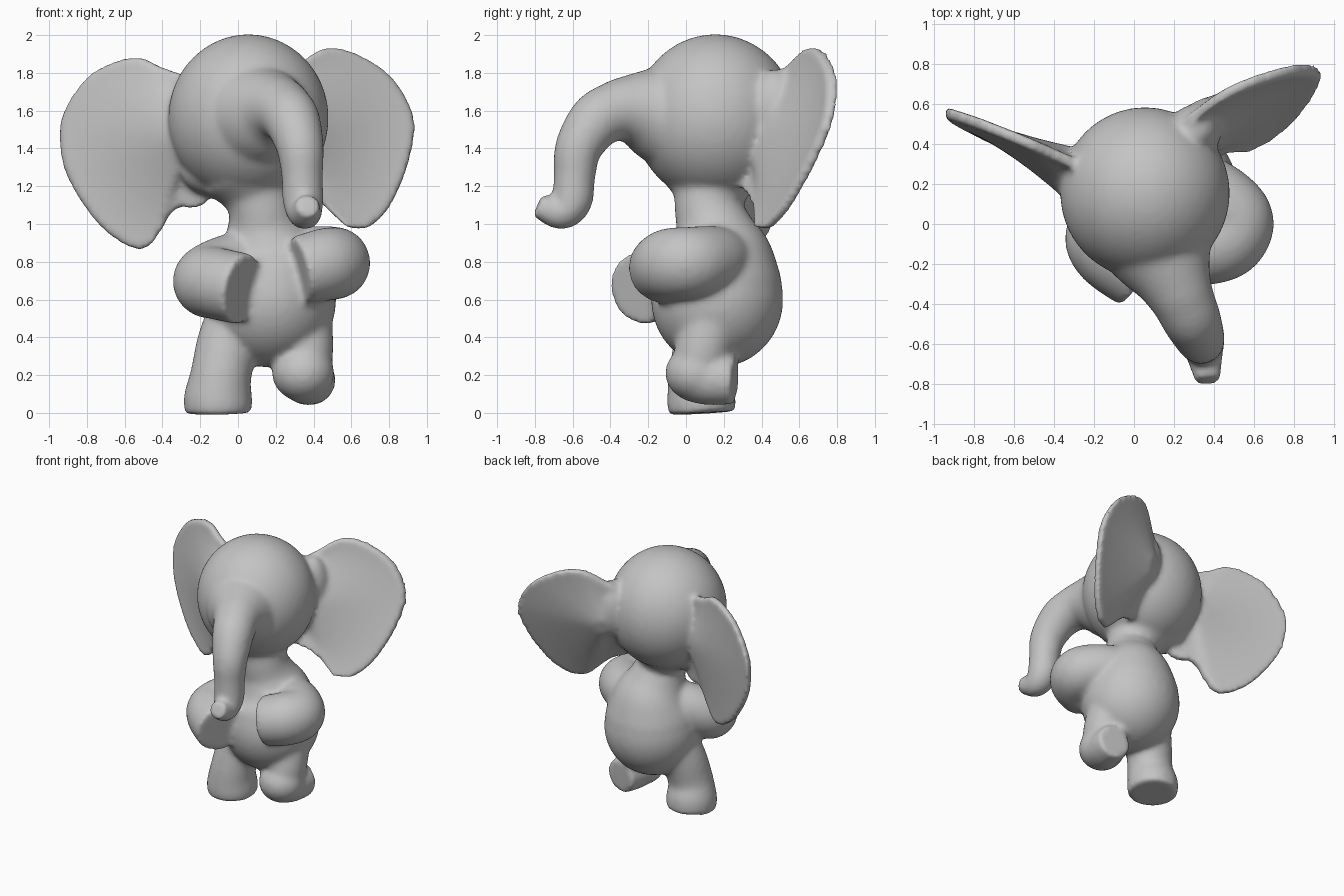
import bpy, bmesh, math
from mathutils import Vector, Matrix, Quaternion

cube = bpy.data.objects.get("Cube")
if cube:
    bpy.data.objects.remove(cube, do_unlink=True)

grey = bpy.data.materials.new("soft grey")
grey.use_nodes = True
GREY = (0.55, 0.55, 0.55, 1)
grey.diffuse_color = GREY
grey.node_tree.nodes["Principled BSDF"].inputs["Base Color"].default_value = GREY


def spline(points, steps, closed=False):
    """Smooth Catmull-Rom samples through the control points."""
    pts = [Vector(p) for p in points]
    n = len(pts)
    out = []
    for i in range(n if closed else n - 1):
        ids = [i - 1, i, i + 1, i + 2]
        ids = [k % n for k in ids] if closed else [min(max(k, 0), n - 1) for k in ids]
        a, b, c, d = (pts[k] for k in ids)
        for s in range(steps):
            t = s / steps
            out.append(0.5 * (2 * b + (c - a) * t + (2 * a - 5 * b + 4 * c - d) * t * t
                              + (3 * b - a - 3 * c + d) * t ** 3))
    return out if closed else out + [pts[-1]]


def ellipsoid(bm, centre, radii):
    bmesh.ops.create_icosphere(bm, subdivisions=4, radius=1,
                               matrix=Matrix.Translation(centre) @ Matrix.Diagonal((*radii, 1)))


def bridge(bm, a, b):
    """Quads between two closed loops of equal length."""
    for k in range(len(a)):
        j = (k + 1) % len(a)
        bm.faces.new((a[k], a[j], b[j], b[k]))


def limb(bm, path, sides=32):
    """Closed tube through (x, y, z, radius) points with flat ends."""
    samples = spline(path, 6)
    centres = [p.to_3d() for p in samples]
    previous, turn, rings = Vector((0, 0, 1)), Quaternion(), []
    for i, p in enumerate(samples):
        ahead = (centres[min(i + 1, len(centres) - 1)] - centres[max(i - 1, 0)]).normalized()
        turn = previous.rotation_difference(ahead) @ turn
        previous = ahead
        angles = [math.tau * k / sides for k in range(sides)]
        rings.append([bm.verts.new(centres[i] + turn @ Vector((math.cos(a), math.sin(a), 0)) * p[3])
                      for a in angles])
    for a, b in zip(rings, rings[1:]):
        bridge(bm, a, b)
    bm.faces.new(rings[0][::-1])
    bm.faces.new(rings[-1])


def ear(bm, outline, root, base, slope_x, slope_z, bow, flares, rings=8):
    """Flap on a leaning plane, flared front and back at its root, thin at the rim."""
    flat = spline(outline, 5, closed=True)
    root = Vector(root)
    rims = []
    for side, flare in zip((-1, 1), flares):
        loops = []
        for r in range(1, rings + 1):
            f = r / rings
            offset = side * (0.03 + flare * (1 - f) ** 2) + bow * 4 * f * (1 - f)
            loops.append([])
            for p in flat:
                q = root.lerp(p, f)
                y = base + slope_x * q.x + slope_z * q.y + offset
                loops[-1].append(bm.verts.new((q.x, y, q.y)))
        bm.faces.new(loops[0])
        for a, b in zip(loops, loops[1:]):
            bridge(bm, a, b)
        rims.append(loops[-1])
    bridge(bm, *rims)


bm = bmesh.new()

# Head with a soft jaw, and the trunk
ellipsoid(bm, (0.055, 0.155, 1.56), (0.425, 0.43, 0.445))
ellipsoid(bm, (-0.1, 0.18, 1.28), (0.2, 0.17, 0.14))
limb(bm, [(0.08, 0.05, 1.57, 0.36), (0.14, -0.14, 1.585, 0.275), (0.2, -0.28, 1.605, 0.195),
          (0.245, -0.38, 1.595, 0.16), (0.29, -0.48, 1.54, 0.147), (0.33, -0.57, 1.4, 0.125),
          (0.34, -0.59, 1.25, 0.11), (0.345, -0.605, 1.12, 0.108), (0.355, -0.67, 1.06, 0.09),
          (0.37, -0.785, 1.1, 0.064)])

# Ears, flared where they meet the head
ear(bm, [(-0.1, 1.65), (-0.28, 1.78), (-0.4, 1.83), (-0.55, 1.885), (-0.77, 1.8), (-0.91, 1.62),
         (-0.945, 1.45), (-0.9, 1.24), (-0.75, 1.01), (-0.6, 0.89), (-0.49, 0.87),
         (-0.41, 0.96), (-0.33, 1.08), (-0.15, 1.14)],
    (-0.25, 1.45), 0.07, -0.42, 0.06, 0.0, (0.2, 0.085))
ear(bm, [(0.2, 1.7), (0.34, 1.86), (0.47, 1.935), (0.62, 1.905), (0.79, 1.8), (0.91, 1.63),
         (0.935, 1.48), (0.89, 1.28), (0.81, 1.1), (0.71, 0.99), (0.6, 0.975), (0.5, 1.05),
         (0.4, 1.14), (0.2, 1.27)],
    (0.28, 1.5), -0.245, 0.5, 0.345, 0.025, (0.1, 0.17))
ellipsoid(bm, (0.31, 0.47, 1.6), (0.13, 0.13, 0.22))

# Torso and neck
ellipsoid(bm, (0.17, 0.165, 0.6), (0.35, 0.35, 0.36))
limb(bm, [(0.17, 0.165, 0.58, 0.345), (0.17, 0.17, 0.72, 0.335), (0.165, 0.17, 0.85, 0.285),
          (0.145, 0.145, 0.98, 0.21), (0.13, 0.12, 1.08, 0.18), (0.11, 0.125, 1.16, 0.2),
          (0.08, 0.13, 1.25, 0.27)])

# Planted right leg, lifted left leg with its foot turned back
limb(bm, [(0.01, 0.14, 0.5, 0.18), (-0.055, 0.1, 0.36, 0.165), (-0.09, 0.07, 0.2, 0.162),
          (-0.105, 0.08, 0.08, 0.182), (-0.105, 0.085, -0.002, 0.177)])
limb(bm, [(0.34, 0.14, 0.5, 0.16), (0.355, 0.09, 0.33, 0.15), (0.35, 0.06, 0.22, 0.14)])
ellipsoid(bm, (0.345, 0.055, 0.21), (0.165, 0.165, 0.15))
limb(bm, [(0.34, 0.03, 0.2, 0.14), (0.37, 0.13, 0.18, 0.14), (0.395, 0.26, 0.17, 0.125)])

# Arms, each ending in a flat palm
limb(bm, [(0.28, 0.22, 0.82, 0.16), (0.42, 0.13, 0.81, 0.18), (0.51, 0.02, 0.795, 0.19),
          (0.46, -0.085, 0.785, 0.192), (0.32, -0.135, 0.755, 0.18)])
limb(bm, [(0.06, 0.12, 0.83, 0.15), (-0.08, 0.04, 0.76, 0.175), (-0.155, -0.06, 0.7, 0.19),
          (-0.11, -0.15, 0.685, 0.19), (0.03, -0.245, 0.655, 0.19)])

# Fuse the overlapping volumes into one soft skin
bmesh.ops.recalc_face_normals(bm, faces=bm.faces)
mesh = bpy.data.meshes.new("elephant_body")
bm.to_mesh(mesh)
bm.free()
mesh.materials.append(grey)
body = bpy.data.objects.new("elephant_body", mesh)
bpy.context.collection.objects.link(body)
fuse = body.modifiers.new("fuse", 'REMESH')
fuse.mode = 'VOXEL'
fuse.voxel_size = 0.017
fuse.use_smooth_shade = True
soften = body.modifiers.new("soften", 'SMOOTH')
soften.factor = 0.5
soften.iterations = 12
